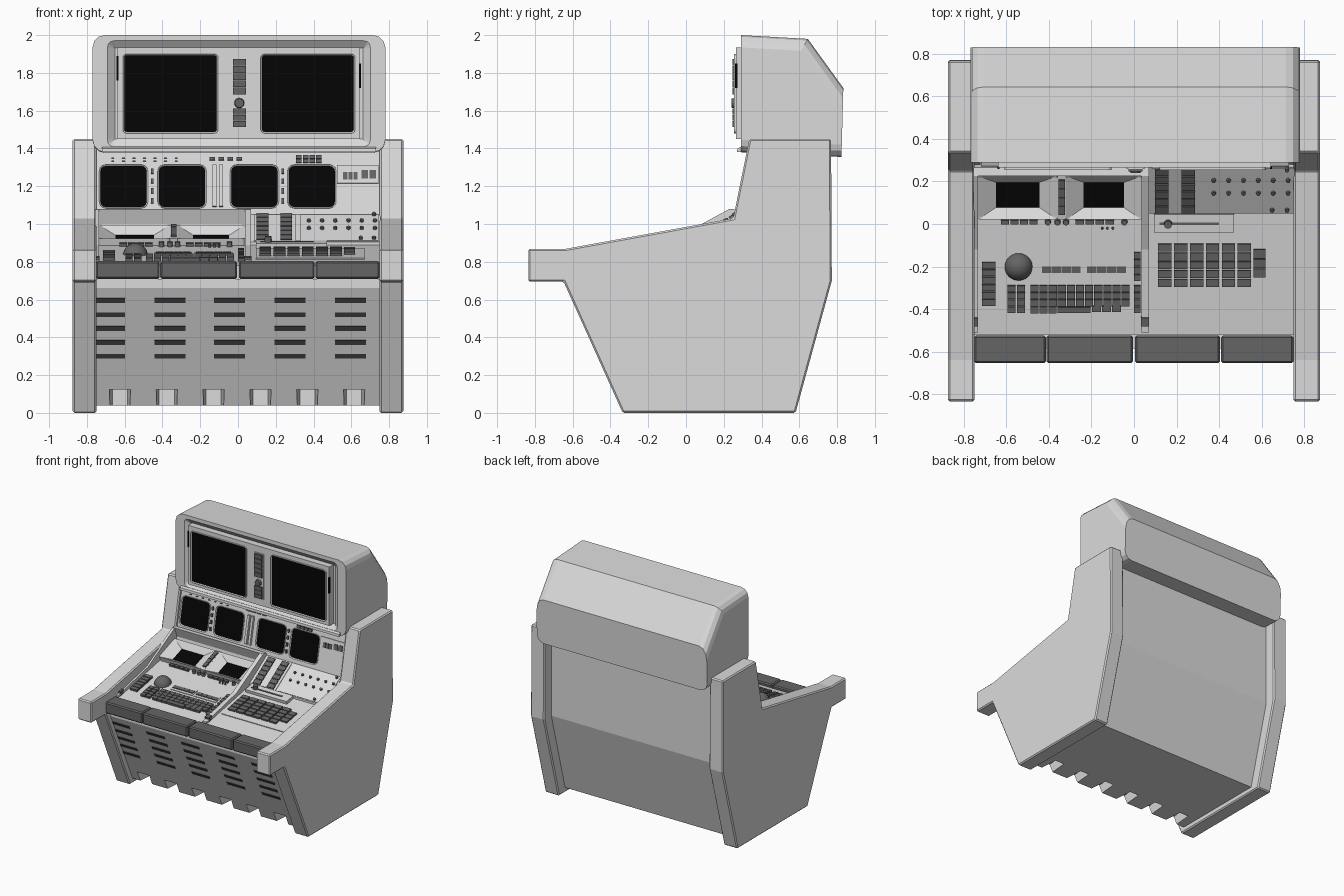
import bpy, bmesh
from mathutils import Vector, Matrix

cube = bpy.data.objects.get("Cube")
if cube:
    bpy.data.objects.remove(cube, do_unlink=True)


def material(name, value):
    m = bpy.data.materials.new(name)
    m.use_nodes = True
    col = (value, value, value, 1)
    m.diffuse_color = col
    m.node_tree.nodes["Principled BSDF"].inputs["Base Color"].default_value = col
    return m


LIGHT = material("light grey", 0.71)
DARK = material("dark grey", 0.13)
SLOT = material("slot grey", 0.05)
BLACK = material("screen black", 0.0015)


def finish(bm, name, *mats):
    bmesh.ops.recalc_face_normals(bm, faces=bm.faces)
    me = bpy.data.meshes.new(name)
    bm.to_mesh(me)
    bm.free()
    for m in mats:
        me.materials.append(m)
    ob = bpy.data.objects.new(name, me)
    bpy.context.collection.objects.link(ob)
    return ob


def extrude_bm(pts, x0, x1):
    """Side profile of (y, z) points swept from x0 to x1."""
    bm = bmesh.new()
    face = bm.faces.new([bm.verts.new((x0, y, z)) for y, z in pts])
    res = bmesh.ops.extrude_face_region(bm, geom=[face])
    bmesh.ops.translate(bm, vec=(x1 - x0, 0, 0),
                        verts=[g for g in res["geom"] if isinstance(g, bmesh.types.BMVert)])
    bmesh.ops.recalc_face_normals(bm, faces=bm.faces)
    return bm


def extrude(name, pts, x0, x1, bevel=0, mat=LIGHT):
    ob = finish(extrude_bm(pts, x0, x1), name, mat)
    if bevel:
        mod = ob.modifiers.new("edge", "BEVEL")
        mod.width, mod.segments = bevel, 1
    return ob


class Plane:
    """Sloped panel through two (y, z) points, addressed by x and either y or z."""
    def __init__(self, p0, p1, axis):
        v = Vector((0, p1[0] - p0[0], p1[1] - p0[1])).normalized()
        n = Vector((1, 0, 0)).cross(v)
        self.m = Matrix(((1, 0, 0, 0), (0, v.y, n.y, p0[0]), (0, v.z, n.z, p0[1]), (0, 0, 0, 1)))
        i = "yz".index(axis)
        self.a0, self.k = p0[i], v[i + 1]

    def slab(self, bm, rect, h, base=-0.008):
        x0, x1, a0, a1 = rect
        v0, v1 = (a0 - self.a0) / self.k, (a1 - self.a0) / self.k
        t = Matrix.Translation(((x0 + x1) / 2, (v0 + v1) / 2, (h + base) / 2))
        s = Matrix.Diagonal((x1 - x0, abs(v1 - v0), h - base, 1))
        bmesh.ops.create_cube(bm, size=1, matrix=t @ s)

    def blocks(self, name, rects, h, mat=DARK):
        bm = bmesh.new()
        for r in rects:
            self.slab(bm, r, h)
        bm.transform(self.m)
        return finish(bm, name, mat)

    def knobs(self, name, spots, r, h, mat=DARK):
        bm = bmesh.new()
        for x, a in spots:
            bmesh.ops.create_cone(bm, cap_ends=True, segments=12, radius1=r, radius2=r * 0.85, depth=h,
                                  matrix=Matrix.Translation((x, (a - self.a0) / self.k, h / 2)))
        bm.transform(self.m)
        return finish(bm, name, mat)

    def screen(self, name, rect, h, border, recess, radius, squeeze=1):
        bm = bmesh.new()
        self.slab(bm, rect, h)
        posts = [e for e in bm.edges if abs(e.verts[0].co.z - e.verts[1].co.z) > 1e-4]
        bmesh.ops.bevel(bm, geom=posts, offset=radius, segments=3, profile=0.5, affect="EDGES")
        top = max(bm.faces, key=lambda f: f.calc_center_median().z)
        bmesh.ops.inset_region(bm, faces=[top], thickness=border, depth=-recess)
        top.material_index = 1
        cx = (rect[0] + rect[1]) / 2
        for v in top.verts:
            v.co.x = cx + (v.co.x - cx) * squeeze
        bm.transform(self.m)
        return finish(bm, name, LIGHT, BLACK)


def grid(x0, x1, a0, a1, nx, ny, gap=0.16):
    dx, da = (x1 - x0) / nx, (a1 - a0) / ny
    return [(x0 + dx * (i + gap / 2), x0 + dx * (i + 1 - gap / 2),
             a0 + da * (j + gap / 2), a0 + da * (j + 1 - gap / 2)) for i in range(nx) for j in range(ny)]


# Panel planes
desk = Plane((-0.52, 0.781), (0.05, 0.889), "y")
upper = Plane((0.05, 0.905), (0.27, 1.05), "y")
console = Plane((0.03, 0.88), (0.23, 0.95), "y")
wall = Plane((0.28, 1.05), (0.355, 1.42), "z")
kick = Plane((-0.30, 0.04), (-0.585, 0.66), "z")
recess = Plane((0.32, 1.38), (0.32, 2.0), "z")
monitor = Plane((0.265, 1.38), (0.265, 2.0), "z")

# Side panels
side = [(-0.835, 0.695), (-0.835, 0.868), (-0.64, 0.868), (0.25, 1.03), (0.335, 1.45), (0.768, 1.45),
        (0.772, 0.70), (0.58, 0), (-0.335, 0), (-0.648, 0.695)]
for s, n in ((1, "left"), (-1, "right")):
    extrude(n + "_side_panel", side, *sorted((s * 0.75, s * 0.875)), bevel=0.009)

# Central cabinet with foot notches
body = extrude("cabinet", [(-0.30, 0.04), (-0.585, 0.66), (-0.585, 0.71), (-0.52, 0.71), (-0.52, 0.781),
                           (0.05, 0.889), (0.28, 0.93), (0.28, 1.05), (0.355, 1.42), (0.68, 1.42),
                           (0.68, 0.70), (0.50, 0.04)], -0.755, 0.755)
bm = bmesh.new()
for i in range(6):
    cut = bmesh.ops.create_cube(bm, size=1)["verts"]
    for v in cut:
        half = 0.06 if v.co.y < 0 else 0.04
        v.co = (-0.625 + 0.248 * i + (half if v.co.x > 0 else -half),
                -0.38 if v.co.y < 0 else -0.15, 0.125 if v.co.z > 0 else -0.05)
cutter = finish(bm, "notch_cutter", LIGHT)
cutter.hide_render = True
cutter.hide_set(True)
mod = body.modifiers.new("notches", "BOOLEAN")
mod.operation, mod.object, mod.solver = "DIFFERENCE", cutter, "EXACT"

# Cooling slots
kick.blocks("cooling_slots", [(max(x - 0.082, -0.75), x + 0.082, z - 0.012, z + 0.012)
                              for x in (-0.68, -0.36, -0.045, 0.275, 0.595)
                              for z in (0.30, 0.373, 0.447, 0.52, 0.595)], 0.003, SLOT)

# Padded wrist rest
pad = [(-0.655, 0.71), (-0.655, 0.803), (-0.525, 0.803), (-0.525, 0.71)]
for i, (a, b) in enumerate(((-0.752, -0.415), (-0.412, -0.004), (0.004, 0.405), (0.41, 0.75))):
    extrude("wrist_pad_%d" % (i + 1), pad, a, b, 0.009, DARK)

# Monitor hood: rounded along its sides, front face recessed
bm = extrude_bm([(0.29, 1.38), (0.29, 2.0), (0.645, 1.98), (0.833, 1.72), (0.823, 1.355)], -0.77, 0.78)
rims = [e for e in bm.edges if abs(e.verts[0].co.x - e.verts[1].co.x) < 1e-4
        and abs(e.verts[0].co.y - e.verts[1].co.y) > 0.05]
bmesh.ops.bevel(bm, geom=rims, offset=0.065, segments=3, profile=0.5, affect="EDGES")
bm.normal_update()
front = min(bm.faces, key=lambda f: f.normal.y)
bmesh.ops.inset_region(bm, faces=[front], thickness=0.03, depth=0)
for v in front.verts:
    v.co.x *= 0.935
bmesh.ops.inset_region(bm, faces=[front], thickness=0.04, depth=-0.03)
finish(bm, "monitor_hood", LIGHT)
extrude("hood_lip", [(0.27, 1.38), (0.272, 1.4), (0.295, 1.41), (0.32, 1.38)], -0.72, 0.73)

# Main monitors and the control strip between them
recess.blocks("monitor_panel", [(-0.64, 0.645, 1.45, 1.935)], 0.055, LIGHT)
for n, a, b in (("right", -0.61, -0.105), ("left", 0.12, 0.62)):
    monitor.screen(n + "_main_screen", (a, b, 1.48, 1.90), 0.012, 0.008, 0.006, 0.02)
monitor.blocks("strip_plate", [(-0.035, 0.05, 1.505, 1.88)], 0.006, LIGHT)
monitor.blocks("strip_buttons", grid(-0.029, 0.044, 1.685, 1.875, 1, 5, 0.08) + grid(-0.029, 0.044, 1.512, 1.612, 1, 3, 0.08), 0.018)
monitor.knobs("strip_knob", [(0.007, 1.64)], 0.028, 0.025)
monitor.blocks("monitor_clips", [(-0.642, -0.632, 1.76, 1.89), (0.64, 0.65, 1.72, 1.85)], 0.006, BLACK)

# Row of four middle screens and wall controls
for i, a in enumerate((-0.735, -0.425, -0.042, 0.262)):
    wall.screen("middle_screen_%d" % (i + 1), (a, a + 0.258, 1.083, 1.313), 0.008, 0.007, 0.006, 0.035)
wall.blocks("wall_buttons", grid(-0.467, -0.441, 1.095, 1.305, 1, 4, 0.5) + grid(0.225, 0.25, 1.095, 1.305, 1, 4, 0.5)
            + grid(-0.16, 0.03, 1.333, 1.357, 4, 1, 0.35) + grid(0.305, 0.445, 1.32, 1.365, 4, 2)
            + grid(-0.69, -0.3, 1.325, 1.355, 7, 2, 0.75), 0.014)
wall.blocks("wall_dividers", [(-0.135, -0.115, 1.09, 1.31), (-0.1, -0.08, 1.09, 1.31)], 0.02, LIGHT)
wall.blocks("wall_plate", [(0.525, 0.745, 1.215, 1.31)], 0.008, LIGHT)
wall.blocks("wall_plate_buttons", grid(0.555, 0.635, 1.23, 1.275, 3, 1) + grid(0.65, 0.735, 1.235, 1.287, 2, 1), 0.014)

# Operator console on the right half: cheeks, overhanging rim and small screens
cheek = [(-0.51, 0.77), (-0.51, 0.802), (-0.12, 0.89), (0.23, 1.08), (0.265, 1.075), (0.30, 0.9)]
extrude("console_divider", cheek, 0.036, 0.07)
extrude("console_outer_cheek", cheek, -0.756, -0.735)
extrude("console_rim", [(0.225, 1.08), (0.265, 1.077), (0.31, 0.93), (0.24, 0.93), (0.255, 1.0)], -0.756, 0.07)
extrude("console_screen_bank", [(0.03, 0.86), (0.03, 0.88), (0.23, 0.95), (0.27, 0.96), (0.27, 0.86)], -0.74, 0.04)
for n, a, b in (("right", -0.735, -0.36), ("left", -0.32, 0.036)):
    console.screen(n + "_console_screen", (a, b, 0.035, 0.24), 0.043, 0.046, 0.04, 0.012, 0.72)
console.blocks("console_bridge", [(-0.361, -0.319, 0.035, 0.24)], 0.043, LIGHT)
console.blocks("console_strip", grid(-0.356, -0.324, 0.06, 0.225, 1, 4, 0.06), 0.055)

# Desk controls
desk.blocks("console_row_buttons", grid(-0.63, -0.45, 0.0, 0.022, 4, 1) + grid(-0.28, -0.09, 0.0, 0.022, 4, 1), 0.018)
desk.knobs("console_row_knobs", [(x, 0.01) for x in (-0.405, -0.36, -0.32, -0.045)], 0.015, 0.025)
desk.knobs("console_pins", [(x, -0.02) for x in (-0.15, -0.125, -0.1)], 0.006, 0.015)
desk.blocks("side_keys", grid(-0.722, -0.645, -0.385, -0.175, 1, 6), 0.018)
desk.blocks("slider_plates", [(-0.442, -0.243, -0.248, -0.178), (-0.23, -0.03, -0.248, -0.178)], 0.006, LIGHT)
desk.blocks("slider_keys", grid(-0.435, -0.25, -0.23, -0.197, 4, 1, 0.05) + grid(-0.223, -0.037, -0.23, -0.197, 4, 1, 0.05), 0.012)
desk.blocks("function_keys", grid(-0.6, -0.508, -0.418, -0.285, 2, 4) + grid(-0.003, 0.034, -0.418, -0.285, 1, 4)
            + grid(-0.003, 0.034, -0.268, -0.128, 1, 4), 0.018)
desk.blocks("keyboard", grid(-0.49, -0.018, -0.385, -0.285, 11, 3, 0.1) + grid(-0.49, -0.362, -0.418, -0.385, 3, 1, 0.1)
            + grid(-0.2, -0.06, -0.412, -0.382, 3, 1, 0.1) + [(-0.36, -0.205, -0.416, -0.388)], 0.02)
desk.blocks("corner_latches", [(-0.756, -0.734, -0.475, -0.435), (0.033, 0.071, -0.475, -0.435)], 0.035)
bm = bmesh.new()
bmesh.ops.create_uvsphere(bm, u_segments=24, v_segments=14, radius=0.066, matrix=Matrix.Translation((-0.543, -0.2, 0.832)))
for f in bm.faces:
    f.smooth = True
finish(bm, "trackball", DARK)

# Upper control bank on the left half
extrude("upper_bank", [(0.05, 0.86), (0.05, 0.905), (0.27, 1.05), (0.30, 1.05), (0.30, 0.86)], 0.06, 0.755)
upper.blocks("upper_plates", [(0.085, 0.305, 0.055, 0.265), (0.33, 0.745, 0.055, 0.265)], 0.005, LIGHT)
upper.blocks("upper_buttons", grid(0.092, 0.168, 0.055, 0.265, 1, 6) + grid(0.218, 0.292, 0.055, 0.265, 1, 6), 0.014)
upper.knobs("upper_switches", [(0.375 + 0.07 * i, y) for i in range(6) for y in (0.15, 0.21)]
            + [(0.65, 0.07), (0.72, 0.07), (0.72, 0.26)], 0.011, 0.018)

# Lever box and keypad
desk.blocks("lever_box", [(0.095, 0.47, -0.035, 0.05)], 0.025, LIGHT)
desk.blocks("lever_slot", [(0.12, 0.4, 0.0, 0.012)], 0.03)
desk.knobs("lever_knob", [(0.16, 0.006)], 0.021, 0.055)
desk.blocks("keypad_plate", [(0.095, 0.67, -0.35, -0.06)], 0.006, LIGHT)
desk.blocks("keypad", grid(0.107, 0.557, -0.295, -0.088, 6, 5) + grid(0.558, 0.622, -0.25, -0.115, 1, 3, 0.1), 0.02)
